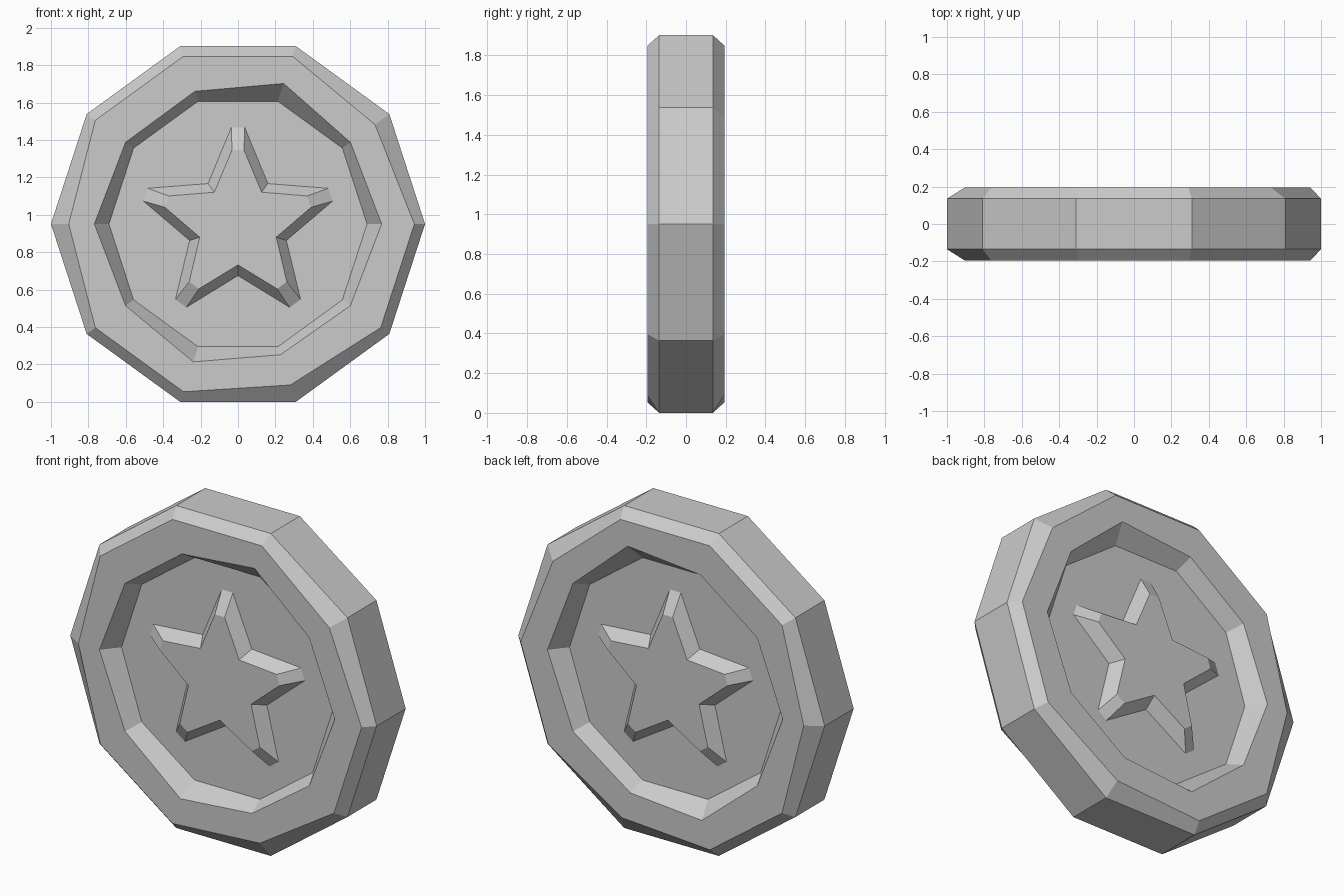
import bpy, bmesh
from math import radians, sin, cos

if "Cube" in bpy.data.objects:
    bpy.data.objects.remove(bpy.data.objects["Cube"], do_unlink=True)

CENTRE_Z = 0.951
RIM_Y, EDGE_Y, FLOOR_Y, STAR_Y = 0.195, 0.135, 0.1, 0.17

grey = bpy.data.materials.new("light_grey")
grey.use_nodes = True
grey.diffuse_color = (0.6, 0.6, 0.6, 1)
grey.node_tree.nodes["Principled BSDF"].inputs["Base Color"].default_value = (0.6, 0.6, 0.6, 1)


def loft(name, loops, cap_start=True):
    """Bridge a row of equal point loops and cap the ends."""
    bm = bmesh.new()
    rings = [[bm.verts.new(p) for p in loop] for loop in loops]
    for a, b in zip(rings, rings[1:]):
        for i in range(len(a)):
            j = (i + 1) % len(a)
            bm.faces.new((a[i], a[j], b[j], b[i]))
    if cap_start:
        bm.faces.new(rings[0])
    bm.faces.new(rings[-1])
    bmesh.ops.recalc_face_normals(bm, faces=bm.faces)
    mesh = bpy.data.meshes.new(name)
    bm.to_mesh(mesh)
    bm.free()
    mesh.materials.append(grey)
    obj = bpy.data.objects.new(name, mesh)
    bpy.context.collection.objects.link(obj)
    return obj


def decagon(radii, y):
    return [(r * cos(radians(36 * i)), y, CENTRE_Z + r * sin(radians(36 * i)))
            for i, r in enumerate(radii)]


def star(tip, half_width, notch, y):
    """Five arms with blunt tips, starting from the top arm."""
    points = []
    for arm in range(5):
        a = radians(90 + 72 * arm)
        for side in (-1, 1):
            points.append((tip * cos(a) - side * half_width * sin(a), y,
                           CENTRE_Z - 0.004 + tip * sin(a) + side * half_width * cos(a)))
        b = a + radians(36)
        points.append((notch * cos(b), y, CENTRE_Z - 0.004 + notch * sin(b)))
    return points


# Coin body: hand-cut chamfer and recess lip, the same on both faces
floor = [0.69] * 10
lip = [0.768, 0.743, 0.79, 0.746, 0.743, 0.768, 0.743, 0.775, 0.735, 0.743]
chamfer = [0.905 if i in (1, 5, 8) else 0.943 for i in range(10)]
edge = [1.0] * 10
section = [(floor, FLOOR_Y), (lip, RIM_Y), (chamfer, RIM_Y), (edge, EDGE_Y)]
front = [decagon(r, -y) for r, y in section]
back = [decagon(r, y) for r, y in reversed(section)]
loft("coin_body", front + back)

# Raised star on each face
for name, side in (("front_star", -1), ("back_star", 1)):
    loft(name, [star(0.52, 0.036, 0.272, side * FLOOR_Y),
                star(0.40, 0.032, 0.215, side * STAR_Y)], cap_start=False)
